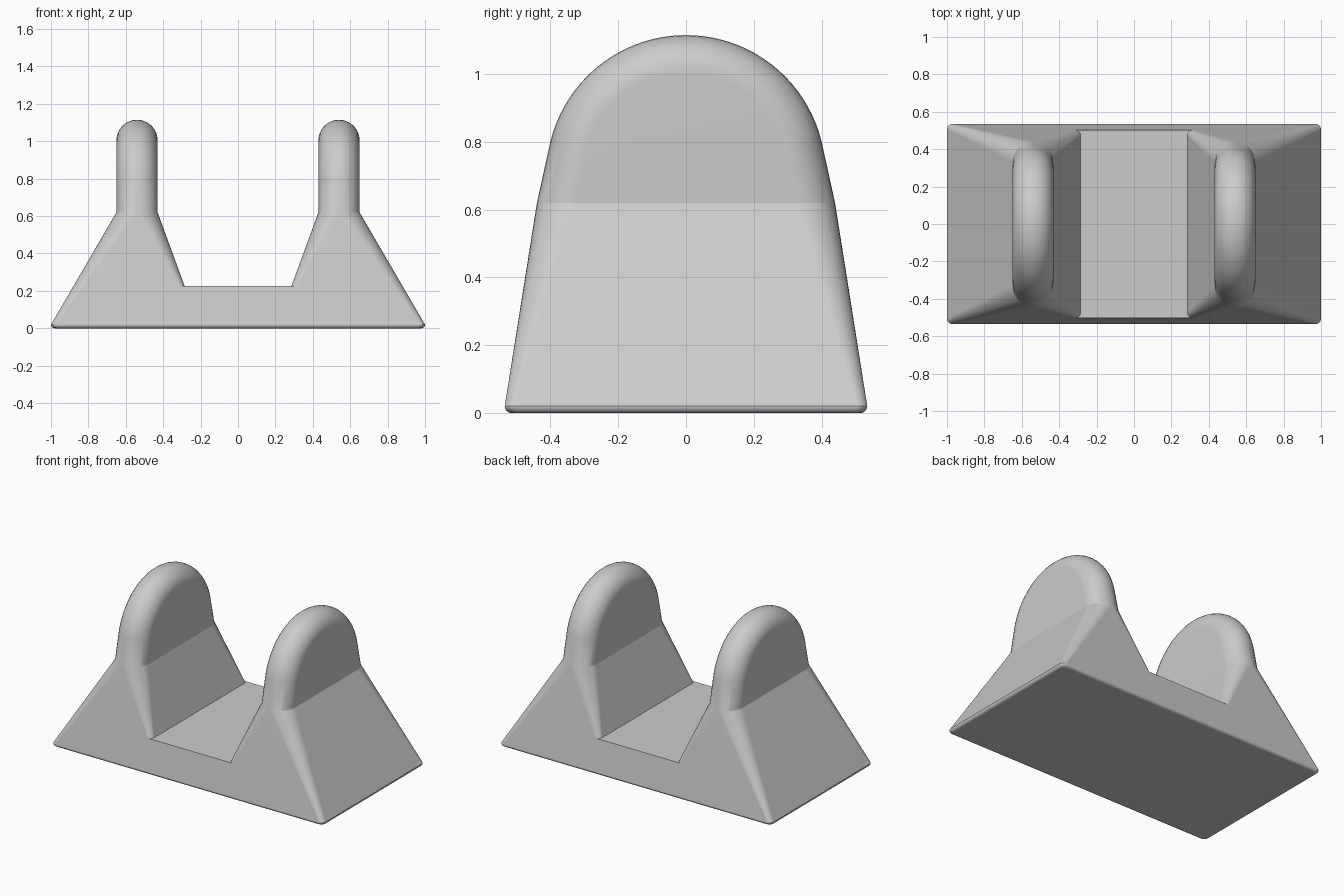
import bpy, bmesh, math

if "Cube" in bpy.data.objects:
    bpy.data.objects.remove(bpy.data.objects["Cube"])

grey = bpy.data.materials.new("plain grey")
grey.use_nodes = True
colour = (0.6, 0.6, 0.6, 1)
grey.diffuse_color = colour
grey.node_tree.nodes["Principled BSDF"].inputs["Base Color"].default_value = colour

SHOULDER, FLOOR, TOP = 0.62, 0.225, 1.115
CENTRE, HALF = 0.54, 0.11      # upright plate position and half thickness
EDGE = 0.02                    # rounding of the bottom edge
ARC = 8


def lerp(a, b, t):
    return a + (b - a) * max(0, min(1, t))


def half_depth(z):
    return lerp(0.535, 0.44, (z - EDGE) / (SHOULDER - EDGE))


def base_rounding():
    """Height and inset of each row round the bottom edge."""
    for i in range(ARC + 1):
        a = math.pi / 2 * i / ARC
        yield EDGE * (1 - math.cos(a)), EDGE * (1 - math.sin(a))


def section(y, z, normal, inset=0):
    """Row of points across the thickness, rounded at both corners."""
    up = (z - EDGE) / (SHOULDER - EDGE)
    x_out = lerp(1.0, CENTRE + HALF, up) - inset
    inner = (z - FLOOR) / (SHOULDER - FLOOR)
    x_in = lerp(0.285, CENTRE - HALF, inner)
    r_out, r_in = lerp(0.03, HALF, up), lerp(0.03, HALF, inner)
    row = []
    for x, r, side in ((x_out, r_out, 1), (x_in, r_in, -1)):
        arc = []
        for i in range(ARC + 1):
            a = math.pi / 2 * i / ARC
            d = r * (1 - math.sin(a))
            arc.append((x - side * r * (1 - math.cos(a)),
                        y - d * normal[0], z - d * normal[1]))
        row += arc if side > 0 else arc[::-1]
    return row


def finish(obj, name, bm):
    bmesh.ops.remove_doubles(bm, verts=bm.verts, dist=1e-5)
    bmesh.ops.recalc_face_normals(bm, faces=bm.faces)
    mesh = bpy.data.meshes.new(name)
    bm.to_mesh(mesh)
    bm.free()
    mesh.materials.append(grey)
    obj = bpy.data.objects.new(name, mesh)
    bpy.context.collection.objects.link(obj)
    bpy.ops.object.select_all(action='DESELECT')
    obj.select_set(True)
    bpy.context.view_layer.objects.active = obj
    bpy.ops.object.shade_smooth_by_angle(angle=math.radians(18))
    return obj


# Upright: sweep the rounded section up one side, over the arch and down
rows = [section(half_depth(z) - inset, z, (1, 0), inset)
        for z, inset in base_rounding()]
rows += [section(half_depth(z), z, (1, 0)) for z in (FLOOR, SHOULDER)]
radius = 0.412
start, steps = math.radians(13.6), 20
for i in range(steps + 1):
    a = lerp(start, math.pi / 2, i / steps)
    n = (math.cos(a), math.sin(a))
    rows.append(section(radius * n[0], TOP - radius + radius * n[1], n))
rows += [[(x, -y, z) for x, y, z in row] for row in rows[-2::-1]]

bm = bmesh.new()
grid = [[bm.verts.new(p) for p in row] for row in rows]
for lower, upper in zip(grid, grid[1:]):
    for j in range(len(lower) - 1):
        bm.faces.new((lower[j], lower[j + 1], upper[j + 1], upper[j]))
# Flat sides join the matching rows of front and back
last, middle = len(grid) - 1, len(grid) // 2
for col in (0, -1):
    for i in range(middle):
        corners = [grid[i][col], grid[i + 1][col],
                   grid[last - i - 1][col], grid[last - i][col]]
        bm.faces.new(list(dict.fromkeys(corners)))
bm.faces.new(grid[0] + grid[-1][::-1])
upright = finish(None, "uprights", bm)
mirror = upright.modifiers.new("mirror", 'MIRROR')
mirror.use_axis = (True, False, False)
upright.modifiers.new("clean shading", 'WEIGHTED_NORMAL').keep_sharp = True

# Floor block between the uprights
bm = bmesh.new()
profile = [(half_depth(z) - inset, z) for z, inset in base_rounding()]
profile.append((half_depth(FLOOR), FLOOR))
profile += [(-y, z) for y, z in profile[::-1]]
ends = [[bm.verts.new((x, y, z)) for y, z in profile] for x in (-0.32, 0.32)]
count = len(profile)
for i in range(count):
    j = (i + 1) % count
    bm.faces.new((ends[0][i], ends[0][j], ends[1][j], ends[1][i]))
for end in ends:
    bm.faces.new(end)
floor = finish(None, "floor_block", bm)
floor.modifiers.new("clean shading", 'WEIGHTED_NORMAL').keep_sharp = True
